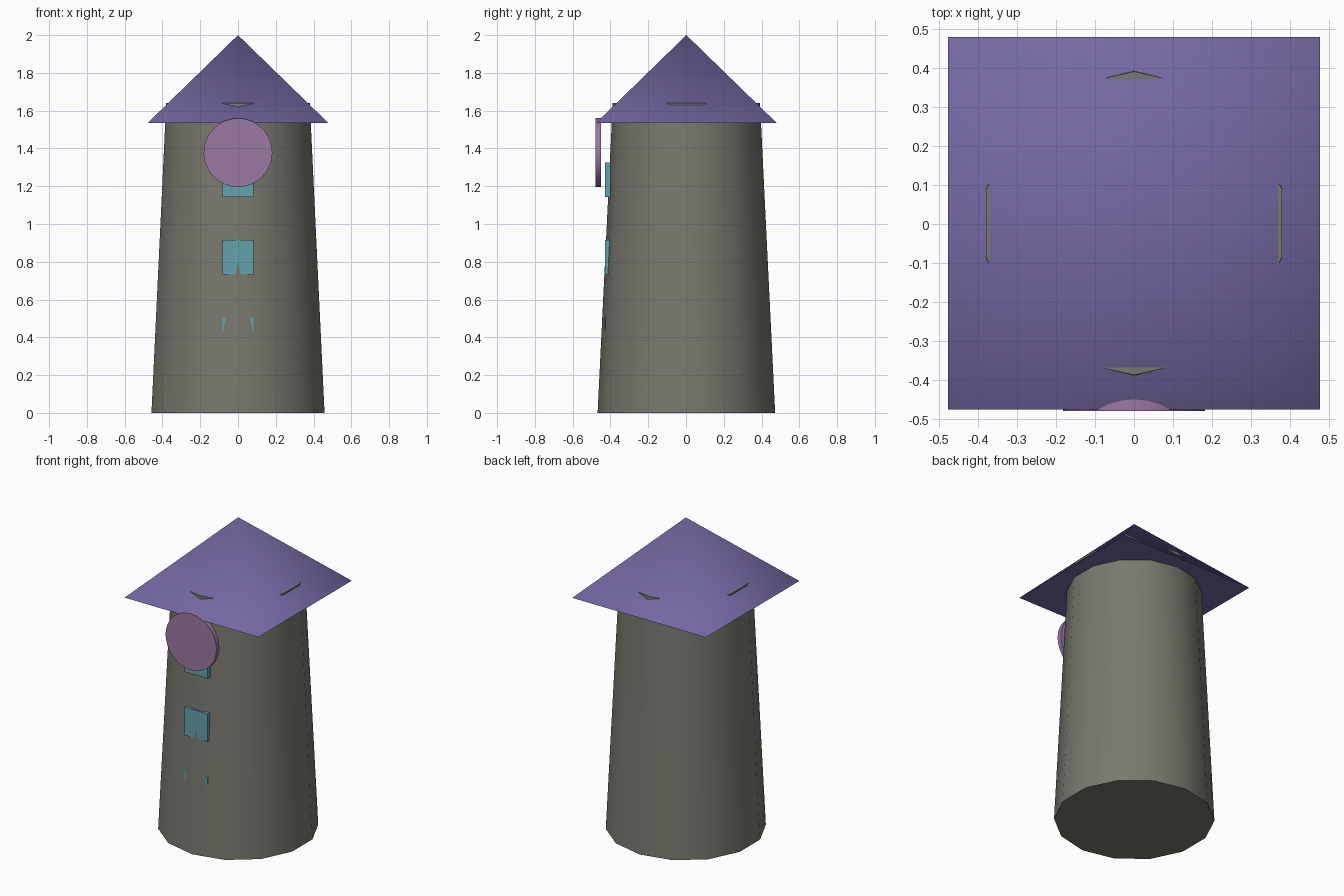
import bpy
from math import radians, pi

if "Cube" in bpy.data.objects:
    bpy.data.objects.remove(bpy.data.objects["Cube"])

CY = 0.002  # tiny offset that keeps the whole model centred in y


def material(name, rgb):
    m = bpy.data.materials.new(name)
    m.diffuse_color = (*rgb, 1)
    m.use_nodes = True
    m.node_tree.nodes["Principled BSDF"].inputs["Base Color"].default_value = m.diffuse_color
    return m


def finish(name, mat, angle=None):
    o = bpy.context.object
    o.name = name
    o.data.materials.append(mat)
    bpy.ops.object.transform_apply(location=False, rotation=True, scale=True)
    if angle:
        bpy.ops.object.shade_smooth_by_angle(angle=radians(angle))
    return o


stone = material("stone", (0.19, 0.19, 0.16))
purple = material("roof_purple", (0.18, 0.14, 0.37))
teal = material("window_teal", (0.13, 0.36, 0.42))
pink = material("disc_pink", (0.33, 0.19, 0.37))

# Tapered 14-sided tower
bpy.ops.mesh.primitive_cone_add(vertices=14, radius1=0.47, radius2=0.39,
                                depth=1.64, location=(0, CY, 0.82))
finish("tower", stone, 30)

# Pyramid roof, capped underneath
bpy.ops.mesh.primitive_cone_add(vertices=4, radius1=0.478 * 2 ** 0.5, radius2=0,
                                depth=0.465, location=(0, CY, 1.7675),
                                rotation=(0, 0, pi / 4))
finish("roof", purple, 65)

# Round disc on the front below the roof
bpy.ops.mesh.primitive_cylinder_add(vertices=32, radius=0.182, depth=0.03,
                                    location=(0, -0.465, 1.378),
                                    rotation=(pi / 2, 0, 0))
finish("front_disc", pink, 30)

# Column of windows, sinking into the tapered wall lower down
for i in range(3):
    bpy.ops.mesh.primitive_cube_add(size=1, location=(0, -0.414, 0.414 + 0.41 * i))
    bpy.context.object.scale = (0.165, 0.03, 0.182)
    finish(f"window_{i + 1}", teal)
